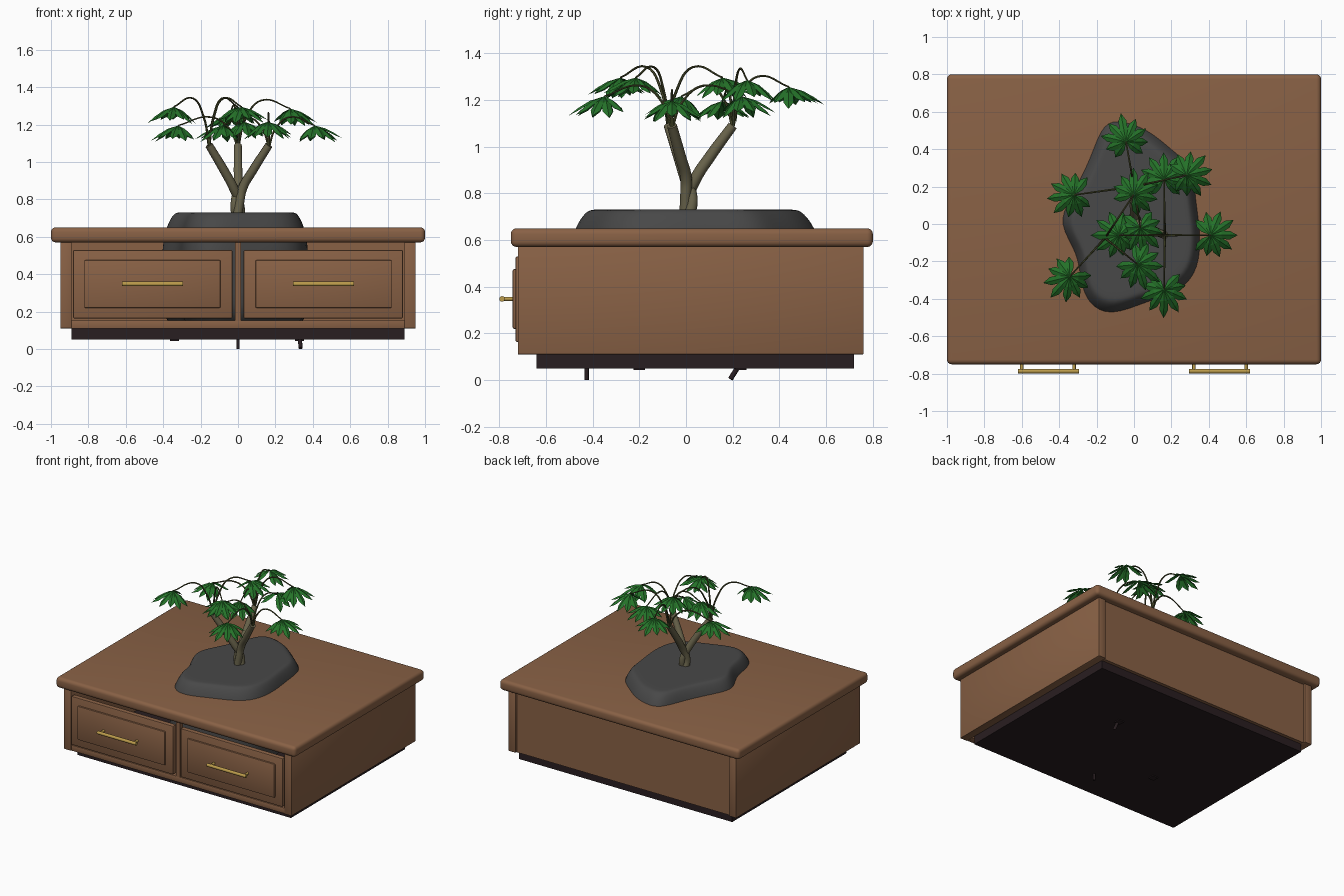
import bpy, bmesh, math, random
from mathutils import Vector, Matrix

random.seed(4)
cube = bpy.data.objects.get("Cube")
if cube:
    bpy.data.objects.remove(cube, do_unlink=True)


def material(name, rgb):
    m = bpy.data.materials.new(name)
    m.use_nodes = True
    m.diffuse_color = (*rgb, 1)
    m.node_tree.nodes["Principled BSDF"].inputs["Base Color"].default_value = (*rgb, 1)
    return m


WOOD = material("brown wood", (0.25, 0.12, 0.06))
DARK = material("dark plinth", (0.022, 0.013, 0.015))
STONE = material("grey stone", (0.065, 0.065, 0.065))
BRASS = material("brass", (0.5, 0.33, 0.07))
BARK = material("olive bark", (0.14, 0.125, 0.07))
STALK = material("dark stalk", (0.07, 0.075, 0.025))
LEAF = material("leaf green", (0.018, 0.17, 0.022))


def add_object(name, bm, mat):
    bmesh.ops.recalc_face_normals(bm, faces=bm.faces)
    mesh = bpy.data.meshes.new(name)
    bm.to_mesh(mesh)
    bm.free()
    ob = bpy.data.objects.new(name, mesh)
    bpy.context.collection.objects.link(ob)
    mesh.materials.append(mat)
    return ob


def smooth(ob, angle=40):
    bpy.ops.object.select_all(action='DESELECT')
    ob.select_set(True)
    bpy.context.view_layer.objects.active = ob
    bpy.ops.object.shade_smooth_by_angle(angle=math.radians(angle))


def box(name, x, y, z, mat, bevel=0.0, segments=2):
    """Box from (low, high) ranges along each axis."""
    bm = bmesh.new()
    bmesh.ops.create_cube(bm, size=1)
    for v in bm.verts:
        v.co = [r[0] + (c + 0.5) * (r[1] - r[0]) for c, r in zip(v.co, (x, y, z))]
    if bevel:
        bmesh.ops.bevel(bm, geom=bm.edges[:], offset=bevel, segments=segments,
                        profile=0.5, affect='EDGES')
    ob = add_object(name, bm, mat)
    if bevel:
        smooth(ob)
    return ob


def rod(name, a, b, radius, mat):
    a, b = Vector(a), Vector(b)
    bm = bmesh.new()
    turn = (b - a).to_track_quat('Z', 'Y').to_matrix().to_4x4()
    bmesh.ops.create_cone(bm, cap_ends=True, segments=12, radius1=radius, radius2=radius,
                          depth=(b - a).length, matrix=Matrix.Translation((a + b) / 2) @ turn)
    ob = add_object(name, bm, mat)
    smooth(ob)
    return ob


def tube(name, points, radii, mat, sides=3):
    """Smooth tapering tube through a few control points."""
    cu = bpy.data.curves.new(name, 'CURVE')
    cu.dimensions = '3D'
    cu.bevel_depth = 1
    cu.bevel_resolution = sides
    cu.use_fill_caps = True
    cu.resolution_u = 6
    sp = cu.splines.new('BEZIER')
    sp.bezier_points.add(len(points) - 1)
    for bp, p, r in zip(sp.bezier_points, points, radii):
        bp.co, bp.radius = p, r
        bp.handle_left_type = bp.handle_right_type = 'AUTO'
    ob = bpy.data.objects.new(name, cu)
    bpy.context.collection.objects.link(ob)
    cu.materials.append(mat)
    bpy.ops.object.select_all(action='DESELECT')
    ob.select_set(True)
    bpy.context.view_layer.objects.active = ob
    bpy.ops.object.convert(target='MESH')
    smooth(bpy.context.object, 50)


# Cabinet shell, open behind the drawers
box("table_top", (-1, 1), (-0.75, 0.8), (0.57, 0.65), WOOD, 0.025, 4)
for side, s in (("right", -1), ("left", 1)):
    box(side + "_side_panel", sorted((s * 0.89, s * 0.95)), (-0.72, 0.76), (0.11, 0.575), WOOD, 0.004)
box("back_panel", (-0.89, 0.89), (0.71, 0.745), (0.11, 0.575), WOOD)
box("front_rail", (-0.89, 0.89), (-0.715, -0.66), (0.11, 0.153), WOOD, 0.003)
box("centre_stile", (-0.016, 0.016), (-0.715, -0.68), (0.15, 0.575), WOOD)
box("plinth", (-0.89, 0.89), (-0.64, 0.72), (0.05, 0.118), DARK)

# Small stubs under the plinth
rod("front_stub", (0, -0.425, 0.06), (0, -0.425, 0), 0.009, DARK)
rod("rear_stub", (0.33, 0.225, 0.06), (0.335, 0.19, 0.005), 0.011, DARK)
for x, y in ((-0.34, -0.2), (0.33, 0.235)):
    box("under_pad", (x - 0.024, x + 0.024), (y - 0.024, y + 0.024), (0.043, 0.055), DARK)

# Drawers with raised panels and bar handles
for side, s in (("right", -1), ("left", 1)):
    def span(a, b):
        return sorted((s * a, s * b))
    box(side + "_drawer_front", span(0.03, 0.882), (-0.73, -0.69), (0.163, 0.53), WOOD, 0.008)
    box(side + "_drawer_panel", span(0.093, 0.822), (-0.742, -0.72), (0.22, 0.475), WOOD, 0.007)
    rod(side + "_handle_bar", (s * 0.295, -0.787, 0.348), (s * 0.62, -0.787, 0.348), 0.012, BRASS)
    for x in (0.32, 0.6):
        rod(side + "_handle_post", (s * x, -0.735, 0.348), (s * x, -0.787, 0.348), 0.009, BRASS)

# Stone: one outline stacked at several heights
outline = [(-0.18, 0.52), (-0.1, 0.57), (0.08, 0.51), (0.2, 0.4), (0.32, 0.31), (0.33, 0.13),
           (0.36, -0.05), (0.35, -0.24), (0.26, -0.36), (0.06, -0.42), (-0.13, -0.5),
           (-0.25, -0.43), (-0.29, -0.3), (-0.3, -0.16), (-0.41, 0), (-0.35, 0.13), (-0.24, 0.33)]
bm = bmesh.new()
rings = [[bm.verts.new((x * k, y * k, z)) for x, y in outline]
         for z, k in ((0.06, 1.06), (0.3, 1.08), (0.55, 1.06), (0.65, 1.0),
                      (0.705, 0.93), (0.73, 0.87), (0.73, 0.8), (0.73, 0.4))]
for low, high in zip(rings, rings[1:]):
    for i in range(len(low)):
        j = (i + 1) % len(low)
        bm.faces.new((low[i], low[j], high[j], high[i]))
bm.faces.new(rings[0])
bm.faces.new(rings[-1])
stone = add_object("stone", bm, STONE)
stone.modifiers.new("Subdivision", 'SUBSURF').levels = 2
stone.modifiers["Subdivision"].render_levels = 2
stone.data.polygons.foreach_set("use_smooth", [True] * len(stone.data.polygons))


def leaf_cluster(hub, heading):
    """Fan of folded, drooping leaflets around a hub."""
    bm = bmesh.new()
    count = 9
    for i in range(count):
        swing = (i / (count - 1) - 0.5) * math.radians(270)
        length = 0.15 - 0.04 * abs(swing) / 2.4 + random.uniform(-0.008, 0.008)
        d = Vector((math.cos(heading + swing), math.sin(heading + swing), 0))
        side = Vector((-d.y, d.x, 0))
        drop = random.uniform(0.065, 0.095)

        def at(t, w):
            return hub + d * length * t + side * w - Vector((0, 0, drop * t ** 1.6 + abs(w) * 0.5))
        base, tip = bm.verts.new(at(0, 0)), bm.verts.new(at(1, 0))
        mid = [bm.verts.new(at(t, 0)) for t in (0.4, 0.72)]
        for sgn in (1, -1):
            e = [bm.verts.new(at(t, sgn * w)) for t, w in ((0.4, 0.021), (0.72, 0.022))]
            bm.faces.new((base, e[0], mid[0]))
            bm.faces.new((mid[0], e[0], e[1], mid[1]))
            bm.faces.new((mid[1], e[1], tip))
    # every leaflet should face upward
    ob = add_object("leaf_cluster", bm, LEAF)
    for p in ob.data.polygons:
        if p.normal.z < 0:
            p.flip()


# Branch tip, and the leaf clusters that its stalks reach
branches = [
    ((-0.155, -0.075, 1.09), [(-0.37, -0.31, 1.28), (0.05, -0.24, 1.28), (0.02, 0.19, 1.28)]),
    ((0.0, 0.2, 1.09), [(-0.36, 0.15, 1.18), (0.32, 0.27, 1.27), (-0.05, 0.48, 1.24), (0.04, -0.06, 1.2)]),
    ((0.165, -0.06, 1.09), [(0.45, -0.06, 1.18), (0.16, -0.39, 1.2), (0.16, 0.28, 1.2), (-0.12, -0.06, 1.18)]),
]
for n, (tip, clusters) in enumerate(branches):
    tip = Vector(tip)
    flat = Vector((tip.x, tip.y, 0))
    # trunk strands twist together before parting
    a = n * math.tau / 3 + 2
    twist = [Vector((0.016 * math.cos(a + t), 0.012 + 0.016 * math.sin(a + t), z))
             for t, z in ((-1.8, 0.7), (-0.9, 0.78))]
    path = twist + [flat * 0.15 + Vector((0, 0.01, 0.86)), flat * 0.5 + Vector((0, 0.005, 0.96)), tip]
    tube("trunk_branch", path, (0.026, 0.024, 0.025, 0.024, 0.021), BARK)
    for c in clusters:
        c = Vector(c)
        out = Vector((c.x - tip.x, c.y - tip.y, 0)).normalized()
        hub = c - out * 0.04 + Vector((0, 0, 0.015))
        rise = (tip * 0.55 + hub * 0.45)
        rise.z = hub.z + 0.045
        start = tip - Vector((0, 0, 0.01))
        knee = tip.lerp(hub, 0.15)
        knee.z = tip.z + (rise.z - tip.z) * 0.6
        tube("leaf_stalk", (start, knee, rise, hub), (0.007, 0.006, 0.005, 0.004), STALK, 1)
        leaf_cluster(hub, math.atan2(out.y, out.x))
